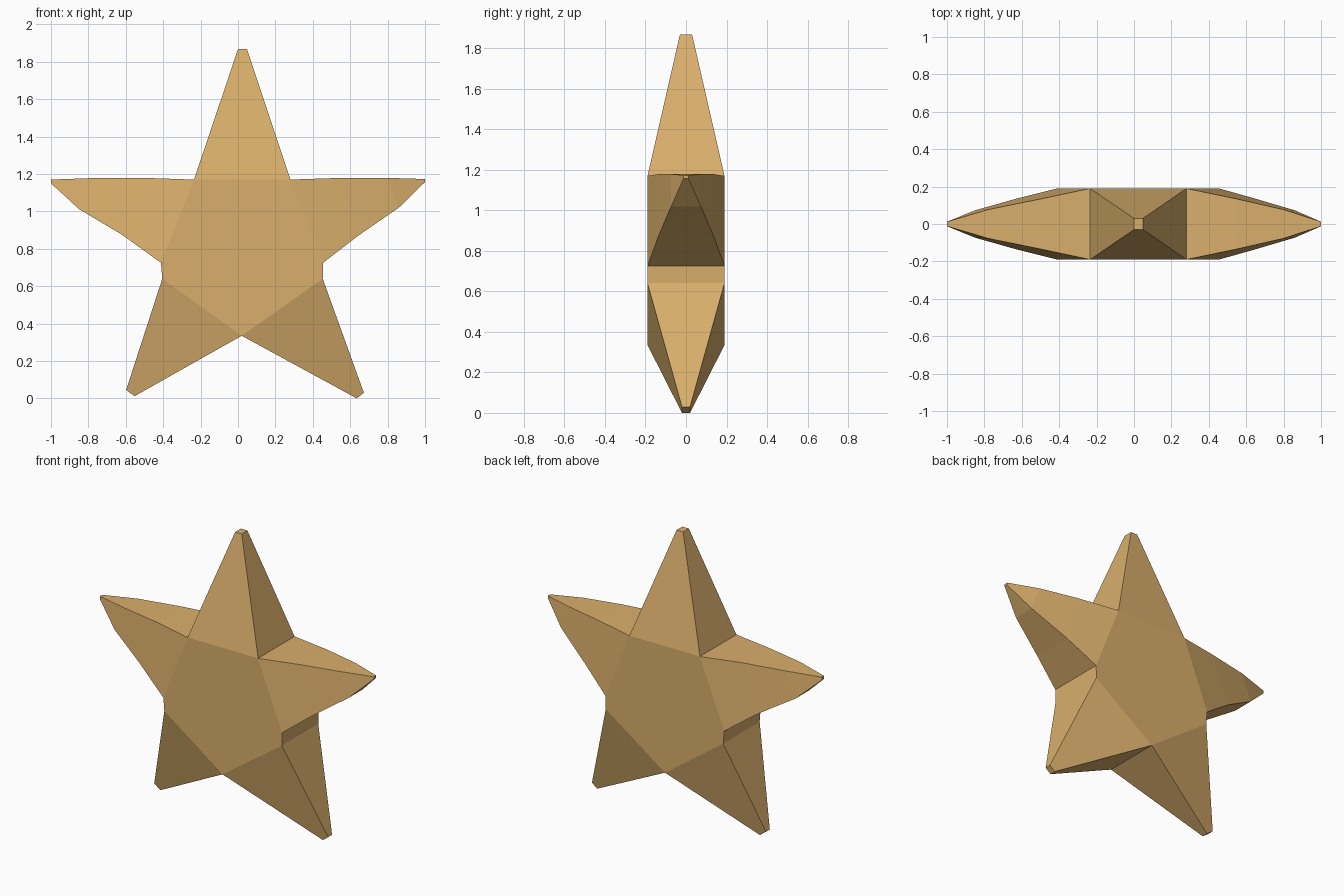
import bpy, bmesh

if "Cube" in bpy.data.objects:
    bpy.data.objects.remove(bpy.data.objects["Cube"])

DEPTH = 0.19
# Body corners in the x/z plane
TL, TR = (-0.235, 1.17), (0.28, 1.17)
R1, R2 = (0.455, 0.725), (0.453, 0.64)
BOT = (0.02, 0.335)
L2, L1 = (-0.405, 0.64), (-0.412, 0.725)

bm = bmesh.new()


def vert(p, y):
    return bm.verts.new((p[0], y, p[1]))


def section(a, b, ya, yb):
    """Four-cornered cross-section through edge a-b of the outline."""
    return [vert(a, -ya), vert(b, -yb), vert(b, yb), vert(a, ya)]


def arm(*sections):
    """Loft an open-based arm through its sections and cap the tip."""
    rings = [section(*s) for s in sections]
    for r, s in zip(rings, rings[1:]):
        for i in range(4):
            j = (i + 1) % 4
            bm.faces.new((r[i], r[j], s[j], s[i]))
    bm.faces.new(rings[-1])


# Flat front and back of the body
outline = [TL, TR, R1, R2, BOT, L2, L1]
for y in (-DEPTH, DEPTH):
    bm.faces.new([vert(p, y) for p in outline])

# Short side walls between arms and legs
for a, b in ((R1, R2), (L1, L2)):
    bm.faces.new(section(a, b, DEPTH, DEPTH))

# Top point
arm((TL, TR, DEPTH, DEPTH), ((0.0, 1.868), (0.048, 1.868), 0.03, 0.03))

# Right and left arms, slightly bent along their length
arm((TR, R1, DEPTH, DEPTH),
    ((0.55, 1.179), (0.64, 0.868), 0.134, 0.138),
    ((0.80, 1.179), (0.86, 1.02), 0.077, 0.073),
    ((1.0, 1.173), (1.0, 1.157), 0.012, 0.012))
arm((TL, L1, DEPTH, DEPTH),
    ((-0.50, 1.179), (-0.62, 0.875), 0.134, 0.138),
    ((-0.78, 1.178), (-0.85, 1.012), 0.077, 0.073),
    ((-1.0, 1.17), (-1.0, 1.15), 0.012, 0.012))

# Legs
arm((R2, BOT, DEPTH, DEPTH), ((0.673, 0.03), (0.635, 0.0), 0.02, 0.02))
arm((L2, BOT, DEPTH, DEPTH), ((-0.598, 0.045), (-0.553, 0.012), 0.02, 0.02))

bmesh.ops.remove_doubles(bm, verts=bm.verts, dist=0.0005)
bmesh.ops.recalc_face_normals(bm, faces=bm.faces)

mesh = bpy.data.meshes.new("star")
bm.to_mesh(mesh)
bm.free()

mat = bpy.data.materials.new("gold")
mat.diffuse_color = (0.70, 0.43, 0.15, 1.0)
mat.use_nodes = True
mat.node_tree.nodes["Principled BSDF"].inputs["Base Color"].default_value = mat.diffuse_color
mesh.materials.append(mat)
star = bpy.data.objects.new("star", mesh)
bpy.context.collection.objects.link(star)
